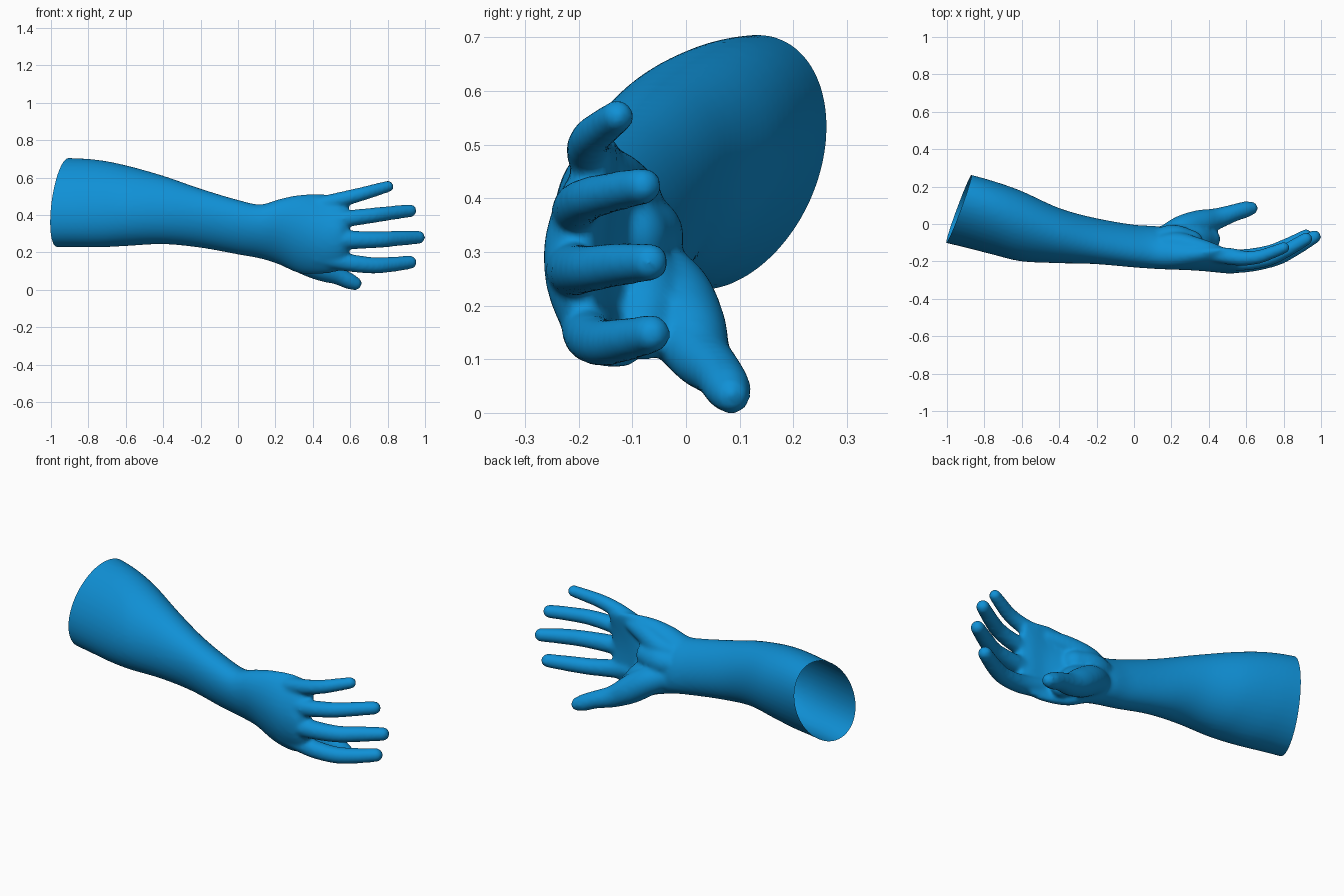
import bpy, bmesh, math
from mathutils import Vector

cube = bpy.data.objects.get("Cube")
if cube:
    bpy.data.objects.remove(cube, do_unlink=True)

SIDES = 40


def spline(rows, steps=6):
    """Smooth interpolation through rows of numbers."""
    rows = [Vector(r) for r in rows]
    padded = [2 * rows[0] - rows[1]] + rows + [2 * rows[-1] - rows[-2]]
    result = []
    for a, b, c, d in zip(padded, padded[1:], padded[2:], padded[3:]):
        for i in range(steps):
            t = i / steps
            result.append(0.5 * (2 * b + (c - a) * t + (2 * a - 5 * b + 4 * c - d) * t * t
                                 + (3 * b - a - 3 * c + d) * t ** 3))
    return result + [rows[-1]]


def skin(bm, rings):
    """Join closed rings of points into a capped solid."""
    loops = [[bm.verts.new(p) for p in ring] for ring in rings]
    for low, high in zip(loops, loops[1:]):
        for i in range(SIDES):
            j = (i + 1) % SIDES
            bm.faces.new((low[i], low[j], high[j], high[i]))
    bm.faces.new(loops[0][::-1])
    bm.faces.new(loops[-1])


def body_ring(row):
    """Oval section with a lean and a hollow on the palm side."""
    x, cy, cz, width, height, lean, cup = row
    ring = []
    for i in range(SIDES):
        c, s = math.cos(i * math.tau / SIDES), math.sin(i * math.tau / SIDES)
        ring.append((x, cy + width * c + lean * s + cup * s * s, cz + height * s))
    return ring


def digit(bm, rows):
    """Round tube along x, y, z, radius rows, with a domed tip."""
    path = spline(rows)
    stations = []
    for i, row in enumerate(path):
        ahead = path[min(i + 1, len(path) - 1)] - path[max(i - 1, 0)]
        stations.append((Vector(row[:3]), row[3], Vector(ahead[:3]).normalized()))
    centre, radius, axis = stations[-1]
    for k in range(1, 7):
        a = k * math.pi / 13
        stations.append((centre + axis * radius * math.sin(a), radius * math.cos(a), axis))
    rings = []
    for centre, radius, axis in stations:
        side = axis.cross(Vector((0, 0, 1))).normalized()
        up = side.cross(axis)
        rings.append([centre + radius * (side * math.cos(i * math.tau / SIDES)
                                         + up * math.sin(i * math.tau / SIDES))
                      for i in range(SIDES)])
    skin(bm, rings)


bm = bmesh.new()

# Forearm, wrist and palm: x, centre y, centre z, half width, half height, lean, cup
skin(bm, [body_ring(r) for r in spline([
    (-1.1, 0.12, 0.467, 0.19, 0.24, 0.06, 0),
    (-0.9, 0.072, 0.467, 0.189, 0.238, 0.06, 0),
    (-0.75, 0.032, 0.461, 0.19, 0.234, 0.052, 0),
    (-0.6, -0.012, 0.45, 0.184, 0.216, 0.038, 0),
    (-0.4, -0.062, 0.427, 0.147, 0.183, 0.012, 0),
    (-0.2, -0.092, 0.383, 0.122, 0.158, -0.015, 0),
    (0, -0.118, 0.335, 0.111, 0.146, -0.027, 0),
    (0.12, -0.126, 0.312, 0.109, 0.145, -0.035, 0),
    (0.22, -0.138, 0.31, 0.1, 0.175, -0.04, 0.01),
    (0.33, -0.165, 0.298, 0.082, 0.21, -0.025, 0.03),
    (0.45, -0.197, 0.298, 0.063, 0.213, 0.005, 0.05),
    (0.54, -0.209, 0.3, 0.055, 0.2, 0.01, 0.055),
    (0.59, -0.205, 0.3, 0.03, 0.18, 0.01, 0.05)])])

# Little, ring, middle and index fingers
digit(bm, [(0.42, -0.16, 0.45, 0.045), (0.56, -0.182, 0.485, 0.041),
           (0.66, -0.177, 0.512, 0.037), (0.74, -0.151, 0.535, 0.034),
           (0.802, -0.127, 0.553, 0.031)])
digit(bm, [(0.42, -0.19, 0.36, 0.05), (0.58, -0.205, 0.38, 0.045),
           (0.72, -0.184, 0.398, 0.041), (0.82, -0.138, 0.411, 0.038),
           (0.92, -0.08, 0.423, 0.035)])
digit(bm, [(0.42, -0.2, 0.27, 0.053), (0.58, -0.211, 0.267, 0.05),
           (0.75, -0.183, 0.268, 0.044), (0.86, -0.13, 0.276, 0.041),
           (0.965, -0.068, 0.281, 0.036)])
digit(bm, [(0.42, -0.175, 0.18, 0.052), (0.58, -0.182, 0.147, 0.048),
           (0.72, -0.157, 0.131, 0.044), (0.82, -0.116, 0.136, 0.041),
           (0.92, -0.064, 0.147, 0.036)])

# Thumb with its fleshy base
digit(bm, [(0.13, -0.1, 0.27, 0.065), (0.25, -0.035, 0.225, 0.077),
           (0.35, 0.0, 0.16, 0.075), (0.44, 0.027, 0.106, 0.058),
           (0.53, 0.058, 0.075, 0.047), (0.595, 0.077, 0.047, 0.044),
           (0.625, 0.084, 0.034, 0.037)])

# Web between thumb and palm, the heel of the hand and the middle of the palm
digit(bm, [(0.2, -0.1, 0.3, 0.06), (0.32, -0.08, 0.22, 0.075),
           (0.41, -0.08, 0.15, 0.052)])
digit(bm, [(0.1, -0.12, 0.37, 0.05), (0.22, -0.105, 0.393, 0.062),
           (0.34, -0.13, 0.43, 0.057), (0.44, -0.155, 0.45, 0.045)])
digit(bm, [(0.08, -0.12, 0.32, 0.07), (0.2, -0.079, 0.33, 0.075),
           (0.3, -0.105, 0.33, 0.073)])

bmesh.ops.recalc_face_normals(bm, faces=bm.faces)
mesh = bpy.data.meshes.new("arm_and_hand")
bm.to_mesh(mesh)
bm.free()
arm = bpy.data.objects.new("arm_and_hand", mesh)
bpy.context.collection.objects.link(arm)
bpy.context.view_layer.objects.active = arm
arm.select_set(True)

# Blend the parts into one skin
remesh = arm.modifiers.new("blend", "REMESH")
remesh.mode = "VOXEL"
remesh.voxel_size = 0.01
soften = arm.modifiers.new("soften", "SMOOTH")
soften.factor = 0.5
soften.iterations = 10
for name in ("blend", "soften"):
    bpy.ops.object.modifier_apply(modifier=name)

# Open the upper end with a slanted cut
bm = bmesh.new()
bm.from_mesh(arm.data)
bmesh.ops.bisect_plane(bm, geom=bm.verts[:] + bm.edges[:] + bm.faces[:],
                       plane_co=(-0.965, 0, 0.45), plane_no=(1, -0.35, -0.05),
                       clear_inner=True)
bm.to_mesh(arm.data)
bm.free()

blue = bpy.data.materials.new("blue")
blue.use_nodes = True
colour = (0.005, 0.28, 0.67, 1)
blue.diffuse_color = colour
blue.node_tree.nodes["Principled BSDF"].inputs["Base Color"].default_value = colour
arm.data.materials.clear()
arm.data.materials.append(blue)
for face in arm.data.polygons:
    face.material_index = 0
bpy.ops.object.shade_smooth()
